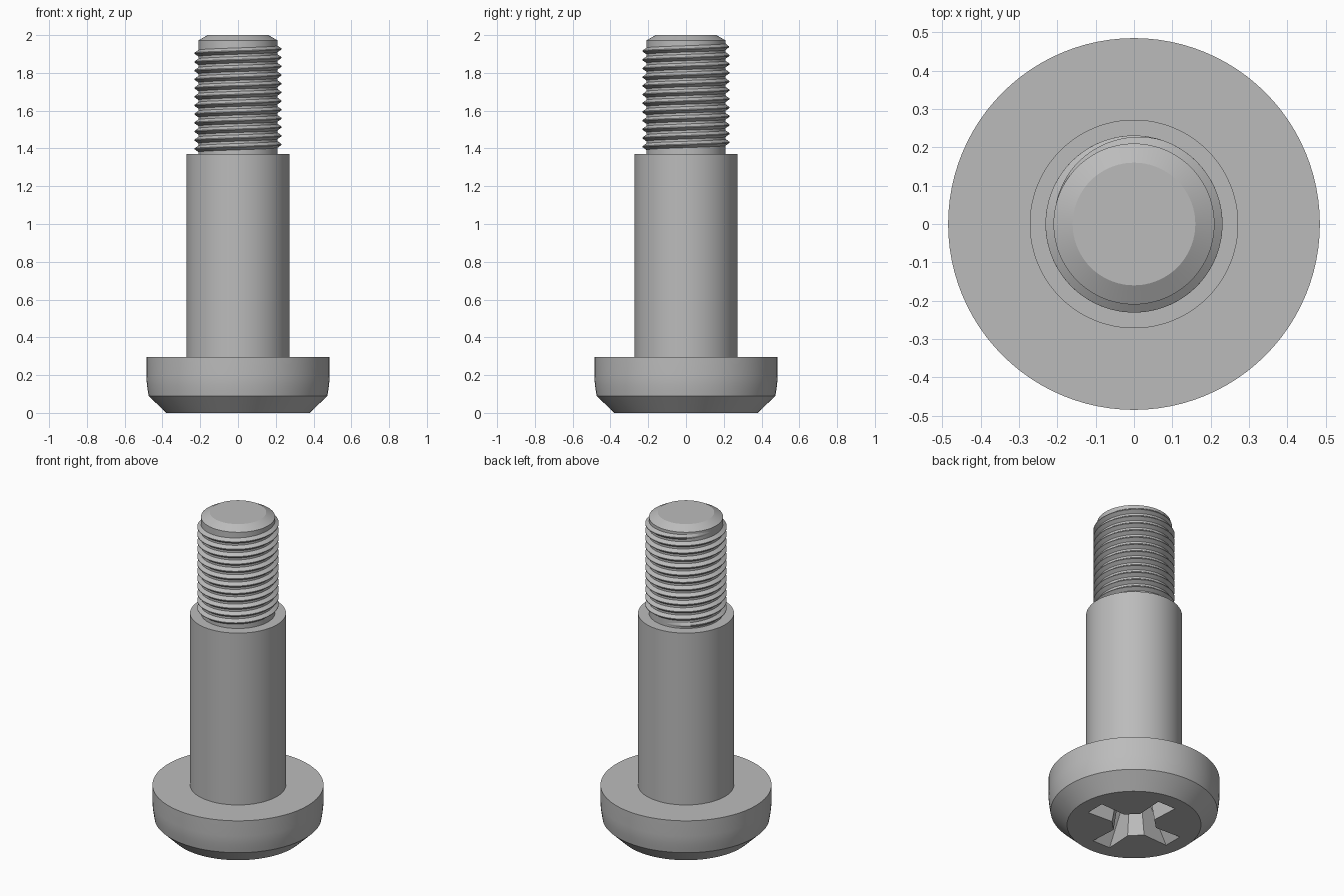
import bpy, bmesh, math
from mathutils import Matrix, Vector

if "Cube" in bpy.data.objects:
    bpy.data.objects.remove(bpy.data.objects["Cube"], do_unlink=True)

steel = bpy.data.materials.new("grey steel")
steel.use_nodes = True
grey = (0.5, 0.5, 0.5, 1)
steel.diffuse_color = grey
steel.node_tree.nodes["Principled BSDF"].inputs["Base Color"].default_value = grey

SEGMENTS = 96


def finish(name, bm, smooth=True):
    bmesh.ops.recalc_face_normals(bm, faces=bm.faces)
    mesh = bpy.data.meshes.new(name)
    bm.to_mesh(mesh)
    bm.free()
    mesh.materials.append(steel)
    obj = bpy.data.objects.new(name, mesh)
    bpy.context.collection.objects.link(obj)
    bpy.ops.object.select_all(action="DESELECT")
    obj.select_set(True)
    bpy.context.view_layer.objects.active = obj
    if smooth:
        bpy.ops.object.shade_smooth_by_angle(angle=math.radians(25))
    return obj


def skin(bm, rings, closed=True):
    """Join consecutive vertex rings with quads."""
    for a, b in zip(rings, rings[1:]):
        n = len(a)
        for i in range(n if closed else n - 1):
            j = (i + 1) % n
            bm.faces.new((a[i], a[j], b[j], b[i]))


def turned(name, profile, smooth=True):
    """Solid of revolution from (radius, height) points, capped at both ends."""
    bm = bmesh.new()
    angles = [2 * math.pi * i / SEGMENTS for i in range(SEGMENTS)]
    rings = [[bm.verts.new((r * math.cos(a), r * math.sin(a), z)) for a in angles]
             for r, z in profile]
    skin(bm, rings)
    bm.faces.new(rings[0])
    bm.faces.new(rings[-1])
    return finish(name, bm, smooth)


# Head with a rounded side and a chamfered drive face
side = [(0.473 + 0.012 * math.sin(t * math.pi / 8), 0.09 + 0.11 * t / 4)
        for t in range(5)]
head = turned("head", [(0.38, 0)] + side + [(0.485, 0.295)], smooth=False)

# Tapered cross recess cut into the drive face
def cross_ring(bm, reach, half_width, inner, z):
    corner = [(reach, -half_width), (reach, half_width),
              (inner, half_width * 0.85), (half_width * 0.85, inner)]
    return [bm.verts.new(Matrix.Rotation(q * math.pi / 2, 3, "Z") @ Vector((x, y, z)))
            for q in range(4) for x, y in corner]


bm = bmesh.new()
rings = [cross_ring(bm, 0.295, 0.062, 0.12, -0.01),
         cross_ring(bm, 0.15, 0.045, 0.085, 0.22)]
skin(bm, rings)
bm.faces.new(rings[0])
bm.faces.new(rings[-1])
cutter = finish("recess_cutter", bm, smooth=False)
cutter.hide_render = True

cut = head.modifiers.new("recess", "BOOLEAN")
cut.operation = "DIFFERENCE"
cut.solver = "EXACT"
cut.object = cutter
bpy.ops.object.select_all(action="DESELECT")
head.select_set(True)
bpy.context.view_layer.objects.active = head
bpy.ops.object.modifier_apply(modifier=cut.name)
bpy.ops.object.shade_smooth_by_angle(angle=math.radians(25))
bpy.data.objects.remove(cutter, do_unlink=True)

# Plain shoulder and threaded core with a chamfered tip
turned("shoulder", [(0.272, 0.29), (0.272, 1.37)])
turned("thread_core", [(0.21, 1.36), (0.21, 1.972), (0.16, 2.0)])

# Right-handed helical ridge that fades out at both ends
PITCH, ROOT, CREST = 0.046, 0.207, 0.231
Z_START, Z_END = 1.385, 1.95
turns = (Z_END - Z_START) / PITCH
steps = int(turns * 72)
bm = bmesh.new()
sections = []
for i in range(steps + 1):
    turn = turns * i / steps
    angle = math.pi + 2 * math.pi * (turn - turns)
    fade = min(1, turn / 0.3, (turns - turn) / 0.3)
    crest = ROOT + (CREST - ROOT) * max(fade, 0.02)
    z = Z_START + PITCH * turn
    section = [(ROOT, -0.019), (crest, -0.002), (crest, 0.002), (ROOT, 0.019)]
    sections.append([bm.verts.new((r * math.cos(angle), r * math.sin(angle), z + dz))
                     for r, dz in section])
skin(bm, sections)
bm.faces.new(sections[0])
bm.faces.new(sections[-1])
finish("thread_ridge", bm)
